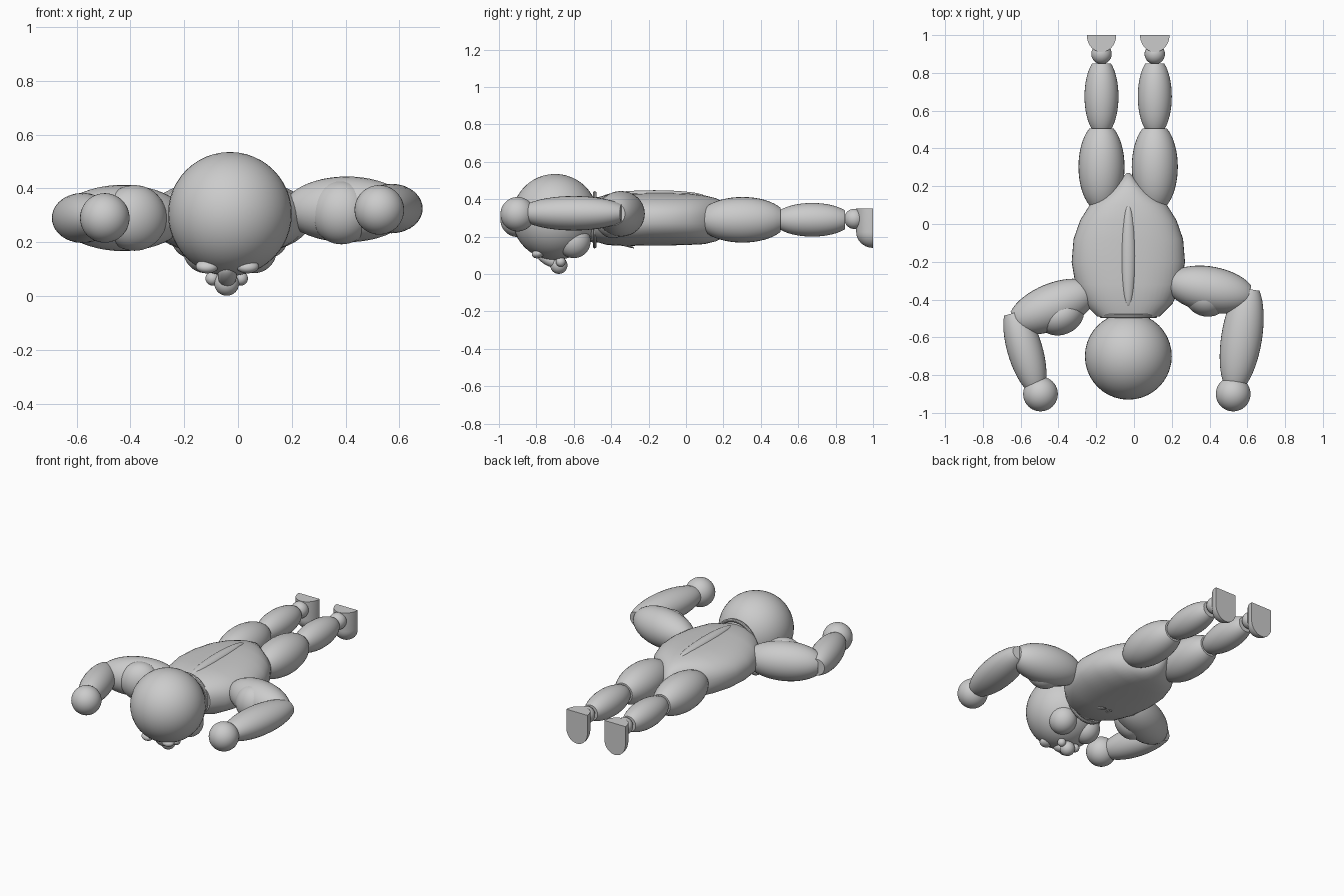
import bpy, bmesh, math
from mathutils import Vector, Matrix

if "Cube" in bpy.data.objects:
    bpy.data.objects.remove(bpy.data.objects["Cube"])

CX = -0.03  # body centre line


def finish(name, bm, angle=40):
    bmesh.ops.recalc_face_normals(bm, faces=bm.faces)
    me = bpy.data.meshes.new(name)
    bm.to_mesh(me)
    bm.free()
    ob = bpy.data.objects.new(name, me)
    bpy.context.collection.objects.link(ob)
    bpy.ops.object.select_all(action='DESELECT')
    ob.select_set(True)
    bpy.context.view_layer.objects.active = ob
    bpy.ops.object.shade_smooth_by_angle(angle=math.radians(angle))
    return ob


def ball(name, loc, r, rot_z=0.0, rot_x=0.0):
    r = (r, r, r) if isinstance(r, (int, float)) else r
    bm = bmesh.new()
    m = (Matrix.Translation(loc) @ Matrix.Rotation(rot_z, 4, 'Z')
         @ Matrix.Rotation(rot_x, 4, 'X') @ Matrix.Diagonal((*r, 1)))
    bmesh.ops.create_uvsphere(bm, u_segments=40, v_segments=24, radius=1, matrix=m)
    return finish(name, bm)


def skin(bm, rings):
    rows = [[bm.verts.new(p) for p in ring] for ring in rings]
    n = len(rows[0])
    for a, b in zip(rows, rows[1:]):
        for i in range(n):
            bm.faces.new((a[i], a[(i + 1) % n], b[(i + 1) % n], b[i]))
    bm.faces.new(rows[0])
    bm.faces.new(rows[-1])


def barrel(name, p0, p1, r, end, rz=None):
    # Limb bulging to r halfway, end radius at both cut ends
    p0, p1 = Vector(p0), Vector(p1)
    d = (p1 - p0).normalized()
    side = d.cross(Vector((0, 0, 1))).normalized()
    up = side.cross(d)
    k = math.sqrt(1 - (end / r) ** 2)
    rz = rz or r
    rings = []
    for j in range(17):
        s = math.sin((j / 8 - 1) * math.asin(k)) / k
        f = math.sqrt(max(0, 1 - (k * s) ** 2))
        c = p0.lerp(p1, (s + 1) / 2)
        rings.append([c + side * (r * f * math.cos(a)) + up * (rz * f * math.sin(a))
                      for a in (math.tau * i / 32 for i in range(32))])
    bm = bmesh.new()
    skin(bm, rings)
    return finish(name, bm)


# Torso: rounded sections along y (y, half width, half height, centre z)
sections = [(-0.49, .165, .115, .29), (-0.42, .235, .135, .29), (-0.32, .28, .14, .29),
            (-0.2, .30, .14, .293), (-0.08, .29, .14, .293), (0.02, .255, .137, .293),
            (0.1, .205, .13, .29), (0.16, .125, .115, .29), (0.22, .055, .085, .29),
            (0.27, .008, .02, .29)]


def power(v, e):
    return math.copysign(abs(v) ** e, v)


bm = bmesh.new()
skin(bm, [[(CX + w * power(math.cos(a), .88), y, z + h * power(math.sin(a), .88))
           for a in (math.tau * i / 48 for i in range(48))] for y, w, h, z in sections])
finish("torso", bm)
ball("spine_ridge", (CX, -0.17, 0.415), (0.04, 0.27, 0.033))

# Neck and collar
barrel("neck", (CX, -0.40, .29), (CX, -0.55, .29), .115, .11)
bpy.ops.mesh.primitive_torus_add(location=(CX, -0.488, .29), rotation=(math.pi / 2, 0, 0),
                                 major_radius=.142, minor_radius=.011,
                                 major_segments=40, minor_segments=10)
bpy.context.object.name = "collar"
bpy.ops.object.shade_smooth_by_angle()

# Thin collar flaps hanging below the chest
for s in (-1, 1):
    barrel("collar_flap", (CX + s * .10, -0.49, .21), (CX + s * .02, -0.28, .14), .022, .008, .008)

# Head and face (facing down)
ball("head", (CX, -0.70, .305), .23)
for s in (-1, 1):
    ball("cheek", (CX + s * .09, -0.60, .175), (.085, .09, .09))
    ball("eye", (CX - .01 + s * .075, -0.79, .11), (.042, .035, .025), 0, .3)
    ball("nostril", (-0.042 + s * .053, -0.67, .065), .026)
ball("nose_tip", (-0.042, -0.68, .047), .046)
ball("nose_bridge", (-0.04, -0.735, .075), (.035, .07, .03), 0, -.5)

# Legs and feet
for x in (CX - .142, CX + .14):
    barrel("thigh", (x, .10, .29), (x, .505, .29), .122, .065)
    barrel("calf", (x, .50, .29), (x, .85, .29), .09, .05)
    ball("ankle", (x, .90, .295), .054)
    # Half capsule with flat sole and flat heel
    bm = bmesh.new()
    prof = [(1, .35)] + [(math.cos(t), .225 - .085 * math.sin(t))
                         for t in (math.pi / 2 * i / 10 for i in range(10))] + [(.02, .14)]
    skin(bm, [[(x + .078 * f * math.cos(a), 1 - .09 * f * math.sin(a), z)
               for a in (math.pi * i / 20 for i in range(21))] for f, z in prof])
    finish("foot", bm, 35)

# Left-side arm
barrel("upper_arm", (-0.23, -0.355, .29), (-0.63, -0.52, .29), .123, .06)
ball("biceps", (-0.385, -0.485, .29), (.125, .10, .122), .45)
barrel("forearm", (-0.635, -0.47, .29), (-0.52, -0.86, .29), .093, .055)
ball("hand", (-0.495, -0.90, .29), .092)

# Right-side arm
barrel("upper_arm", (0.20, -0.31, .322), (0.61, -0.385, .322), .122, .06)
ball("biceps", (0.385, -0.39, .31), (.115, .10, .118), -.2)
barrel("forearm", (0.61, -0.345, .325), (0.53, -0.855, .325), .108, .055, .092)
ball("hand", (0.525, -0.90, .32), .092)
